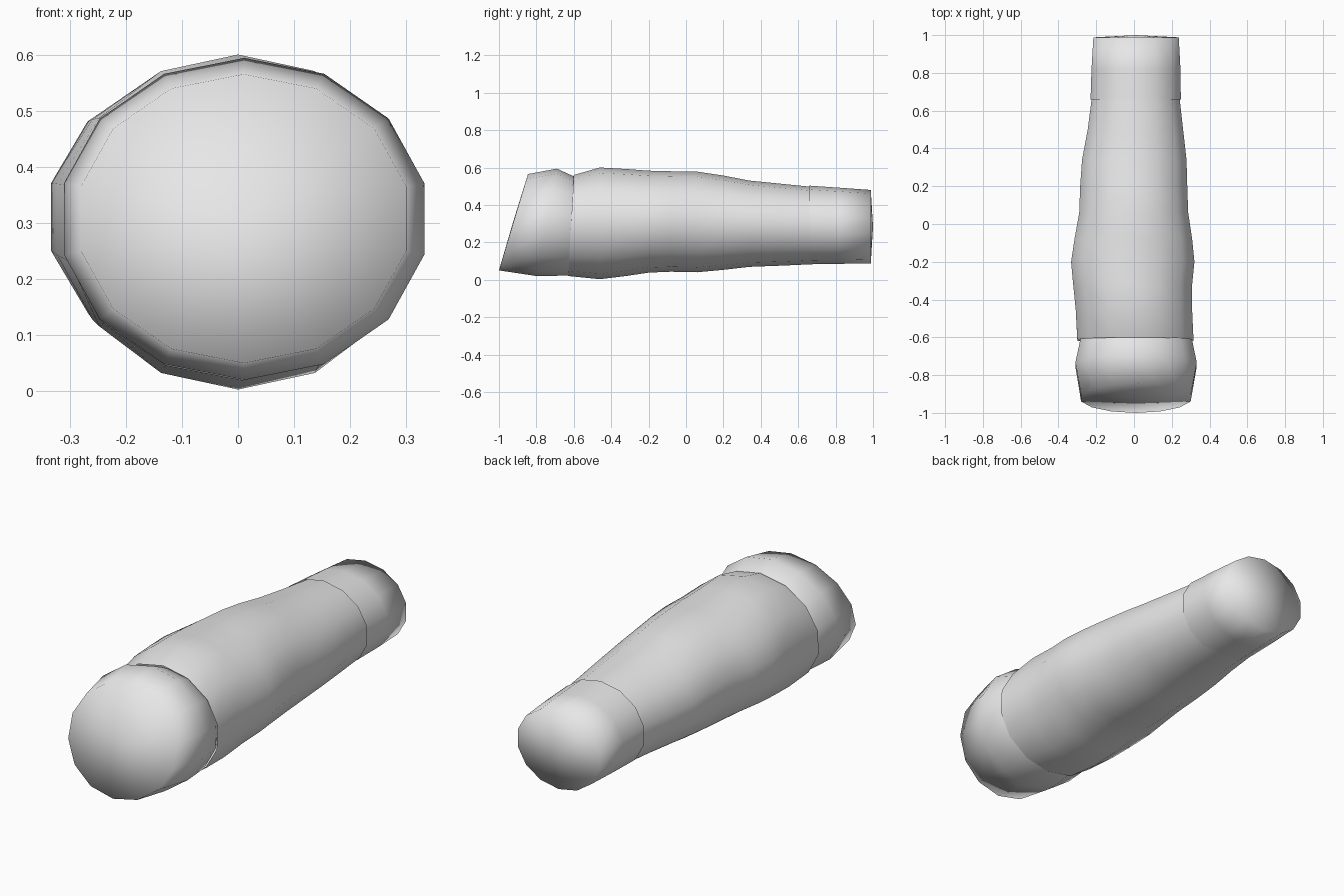
import bpy, bmesh, math

cube = bpy.data.objects.get("Cube")
if cube:
    bpy.data.objects.remove(cube, do_unlink=True)

SIDES = 14

grey = bpy.data.materials.new("light grey")
grey.use_nodes = True
grey.diffuse_color = (0.8, 0.8, 0.8, 1)
grey.node_tree.nodes["Principled BSDF"].inputs["Base Color"].default_value = (0.8, 0.8, 0.8, 1)


def loft(name, rings, front_cap=None, back_cap=None):
    """Skin rings of (y at bottom, y at top, x min, x max, z min, z max);
    each cap is a fan around a centre point at the given y."""
    bm = bmesh.new()
    loops = []
    for yb, yt, x0, x1, z0, z1 in rings:
        rx = (x1 - x0) / 2 / math.cos(math.pi / SIDES)
        loop = []
        for i in range(SIDES):
            a = math.pi / 2 + i * math.tau / SIDES
            t = (math.sin(a) + 1) / 2
            loop.append(bm.verts.new(((x0 + x1) / 2 + rx * math.cos(a),
                                      yb + (yt - yb) * t,
                                      z0 + (z1 - z0) * t)))
        loops.append(loop)
    for a, b in zip(loops, loops[1:]):
        for i in range(SIDES):
            j = (i + 1) % SIDES
            bm.faces.new((a[i], a[j], b[j], b[i]))
    for loop, ring, y in ((loops[0], rings[0], front_cap), (loops[-1], rings[-1], back_cap)):
        if y is not None:
            c = bm.verts.new(((ring[2] + ring[3]) / 2, y, (ring[4] + ring[5]) / 2))
            for i in range(SIDES):
                bm.faces.new((loop[i], loop[(i + 1) % SIDES], c))
    bmesh.ops.recalc_face_normals(bm, faces=bm.faces)
    for f in bm.faces:
        f.smooth = True
    mesh = bpy.data.meshes.new(name)
    bm.to_mesh(mesh)
    bm.free()
    mesh.materials.append(grey)
    obj = bpy.data.objects.new(name, mesh)
    bpy.context.collection.objects.link(obj)
    return obj


# Slanted front joint, its rear end tucked inside the limb
loft("front_joint", [
    (-1.0, -0.845, -0.28, 0.30, 0.05, 0.565),
    (-0.80, -0.69, -0.31, 0.332, 0.02, 0.594),
    (-0.63, -0.605, -0.285, 0.308, 0.022, 0.555),
    (-0.54, -0.52, -0.25, 0.265, 0.06, 0.51),
], front_cap=-0.925, back_cap=-0.53)

# Long tapering limb with a soft muscular swell
limb = [
    (-0.46, -0.308, 0.308, 0.003, 0.60),
    (-0.32, -0.322, 0.308, 0.02, 0.592),
    (-0.20, -0.333, 0.32, 0.038, 0.583),
    (-0.08, -0.315, 0.308, 0.043, 0.58),
    (0.06, -0.29, 0.287, 0.04, 0.578),
    (0.20, -0.285, 0.282, 0.053, 0.557),
    (0.34, -0.275, 0.278, 0.069, 0.53),
    (0.50, -0.245, 0.26, 0.075, 0.514),
    (0.68, -0.222, 0.24, 0.083, 0.496),
]
loft("limb", [(-0.63, -0.60, -0.30, 0.315, 0.02, 0.56)]
     + [(y, y) + extent for y, *rest in limb for extent in [tuple(rest)]])

# Closed rear joint sleeving the thin end of the limb
loft("rear_joint", [
    (0.66, 0.66, -0.23, 0.248, 0.083, 0.503),
    (0.82, 0.82, -0.225, 0.246, 0.085, 0.492),
    (0.988, 0.988, -0.215, 0.237, 0.088, 0.48),
], back_cap=1.0)
